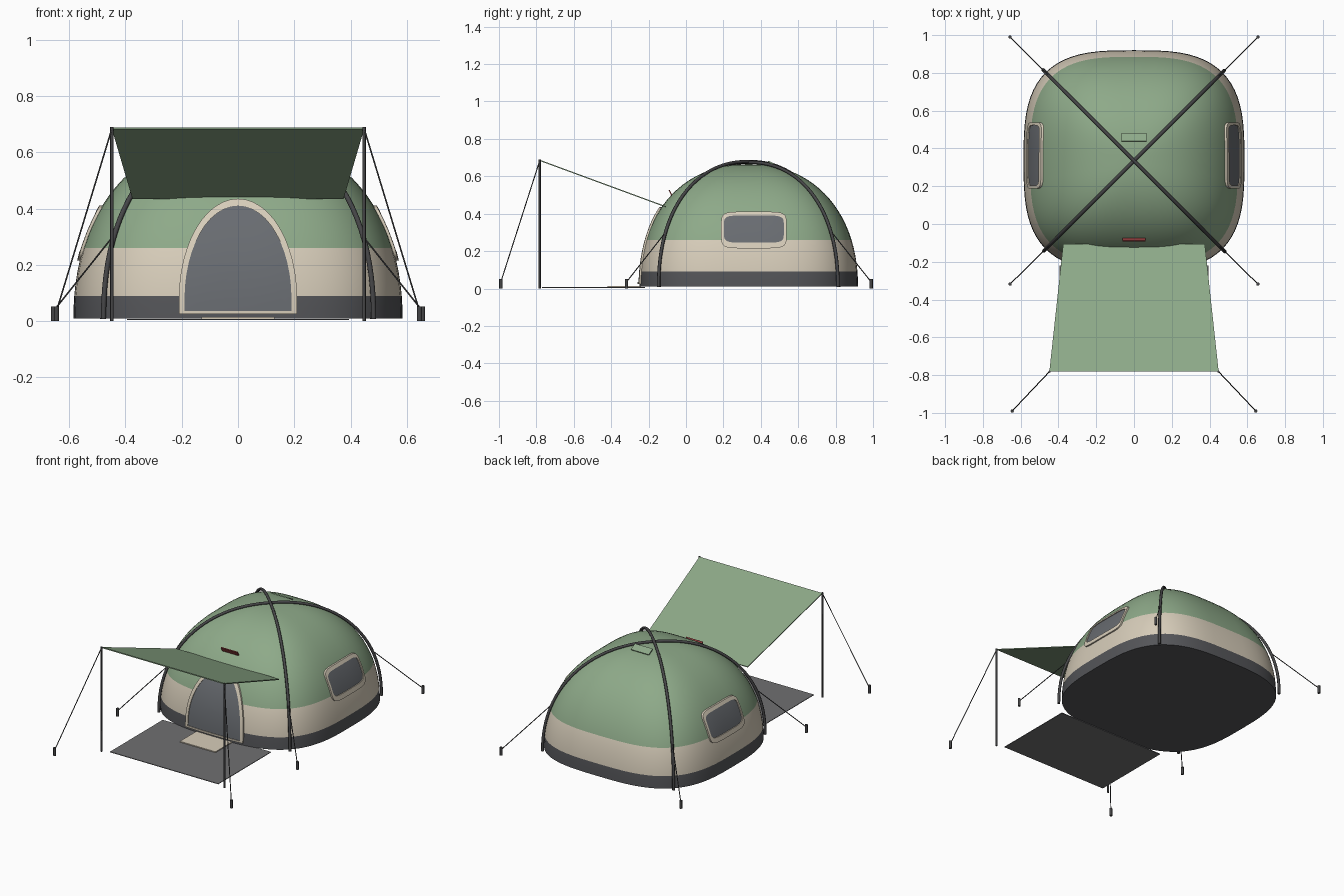
import bpy, bmesh, math
from mathutils import Vector

if "Cube" in bpy.data.objects:
    bpy.data.objects.remove(bpy.data.objects["Cube"])

CY, A, H = 0.335, 0.585, 0.665      # dome centre, half width, height
PLAN, PROF = 3.1, 2.2               # superellipse powers: plan and side profile


def mat(name, r, g, b):
    m = bpy.data.materials.new(name)
    m.diffuse_color = (r, g, b, 1)
    m.use_nodes = True
    m.node_tree.nodes["Principled BSDF"].inputs["Base Color"].default_value = m.diffuse_color
    return m


GREEN = mat("green_fabric", .27, .40, .25)
CREAM = mat("cream_fabric", .68, .61, .49)
BASE = mat("base_grey", .09, .092, .1)
PANEL = mat("panel_grey", .14, .15, .165)
MAT = mat("mat_grey", .16, .16, .165)
DARK = mat("pole_dark", .06, .06, .063)
RED = mat("red_tag", .3, .05, .05)


def spow(v, p):
    return math.copysign(abs(v) ** p, v)


def scale_at(z, h):
    return max(0, 1 - (max(z, 0) / h) ** PROF) ** (1 / PROF)


def mesh_object(name, verts, faces, mats, smooth=True):
    me = bpy.data.meshes.new(name)
    me.from_pydata(verts, [], faces)
    bm = bmesh.new()
    bm.from_mesh(me)
    bmesh.ops.recalc_face_normals(bm, faces=bm.faces)
    bm.to_mesh(me)
    bm.free()
    ob = bpy.data.objects.new(name, me)
    bpy.context.collection.objects.link(ob)
    for m in mats:
        me.materials.append(m)
    if smooth:
        bpy.ops.object.select_all(action='DESELECT')
        ob.select_set(True)
        bpy.context.view_layer.objects.active = ob
        bpy.ops.object.shade_smooth_by_angle(angle=math.radians(40))
    return ob


def bridge(loops):
    n = len(loops[0])
    verts = [p for l in loops for p in l]
    faces = [(k * n + i, k * n + (i + 1) % n, (k + 1) * n + (i + 1) % n, (k + 1) * n + i)
             for k in range(len(loops) - 1) for i in range(n)]
    return verts, faces


# Dome shell with three colour bands
SEG = 72
levels = [.01, .05, .09, .13, .175, .22, .26]
phi0 = math.asin((.26 / H) ** (PROF / 2))
levels += [H * math.sin(phi0 + (math.pi / 2 - phi0) * k / 18) ** (2 / PROF) for k in range(1, 18)]
loops = []
for z in levels:
    s = A * scale_at(z, H)
    loops.append([(s * spow(math.cos(t), 2 / PLAN), CY + s * spow(math.sin(t), 2 / PLAN), z)
                  for t in (2 * math.pi * i / SEG for i in range(SEG))])
verts, faces = bridge(loops)
top = len(verts)
verts.append((0, CY, H))
last = top - SEG
faces += [(last + i, last + (i + 1) % SEG, top) for i in range(SEG)]
faces.append(tuple(range(SEG))[::-1])
dome = mesh_object("tent_dome", verts, faces, [GREEN, CREAM, BASE])
for p in dome.data.polygons:
    p.material_index = 2 if p.center.z < .09 else 1 if p.center.z < .26 else 0


# Points on the dome for door and windows
def on_front(u, z, off):
    s = scale_at(z, H + off)
    v = max(0, s ** PLAN - (abs(u) / (A + off)) ** PLAN) ** (1 / PLAN) * (A + off)
    return (u, CY - v, z)


def on_side(sign):
    def f(u, z, off):
        x, y, z = on_front(u - CY, z, off)
        return (sign * (CY - y), u, z)
    return f


def opening(name, outer, inner, place, centre):
    prof = [(outer, -.004), (outer, .009), (inner, .009), (inner, -.004)]
    v, f = bridge([[place(u, z, o) for u, z in pts] for pts, o in prof])
    mesh_object(name + "_trim", v, f, [CREAM])
    rings = []
    for k in (1, .8, .6, .4, .2, .03):
        rings.append([place(centre[0] + (u - centre[0]) * k, centre[1] + (z - centre[1]) * k, .004)
                      for u, z in inner])
    v, f = bridge(rings)
    n = len(inner)
    f.append(tuple(range(len(v) - n, len(v))))
    mesh_object(name + "_panel", v, f, [PANEL])


def arch(w, z0, z1, zs=.08):
    pts = [(w * math.cos(math.pi * i / 24), zs + (z1 - zs) * math.sin(math.pi * i / 24)) for i in range(25)]
    return pts + [(w * k / 3, z0) for k in range(-3, 4)]


def round_rect(cu, cz, hu, hz, n=6):
    ts = [2 * math.pi * i / 56 for i in range(56)]
    return [(cu + hu * spow(math.cos(t), 2 / n), cz + hz * spow(math.sin(t), 2 / n)) for t in ts]


opening("door", arch(.21, .025, .435), arch(.19, .036, .41), on_front, (0, .18))
for side, sg in (("right", 1), ("left", -1)):
    opening(side + "_window", round_rect(.363, .313, .175, .098),
            round_rect(.363, .318, .160, .073), on_side(sg), (.363, .318))


# Tubes for poles and lines
def tube(name, pts, r, res=2):
    cu = bpy.data.curves.new(name, 'CURVE')
    cu.dimensions = '3D'
    cu.bevel_depth, cu.bevel_resolution, cu.use_fill_caps = r, res, True
    sp = cu.splines.new('POLY')
    sp.points.add(len(pts) - 1)
    for q, p in zip(sp.points, pts):
        q.co = (*p, 1)
    ob = bpy.data.objects.new(name, cu)
    bpy.context.collection.objects.link(ob)
    cu.materials.append(DARK)
    bpy.ops.object.select_all(action='DESELECT')
    ob.select_set(True)
    bpy.context.view_layer.objects.active = ob
    bpy.ops.object.convert(target='MESH')
    bpy.ops.object.shade_smooth_by_angle(angle=math.radians(50))


# Crossing dome poles
diag = A * .5 ** (1 / PLAN)
for name, sg, off in (("dome_pole_a", 1, .010), ("dome_pole_b", -1, .014)):
    path = []
    for i in range(49):
        t = math.pi * i / 48
        r = (diag + off) * spow(math.cos(t), 2 / PROF)
        path.append((sg * r, CY + r, .008 + (H + off - .008) * max(0, math.sin(t)) ** (2 / PROF)))
    tube(name, path, .009)


def box(name, corners, m):
    faces = [(0, 1, 2, 3), (4, 5, 6, 7), (0, 1, 5, 4), (1, 2, 6, 5), (2, 3, 7, 6), (3, 0, 4, 7)]
    return mesh_object(name, corners, faces, [m], smooth=False)


def slab(name, x0, y0, z0, x1, y1, z1, t, m):
    # sheet from a front edge to a back edge, thickened perpendicular to its slope
    n = Vector((0, z0 - z1, y1 - y0)).normalized() * t
    quad = [Vector(p) for p in ((-x0, y0, z0), (x0, y0, z0), (x1, y1, z1), (-x1, y1, z1))]
    return box(name, quad + [p + n for p in quad], m)


# Awning, its poles, pegs and guy lines
slab("awning", .448, -.782, .682, .375, -.108, .434, .006, GREEN)
for side, sg in (("right", 1), ("left", -1)):
    tube(side + "_awning_pole", [(sg * .448, -.782, 0), (sg * .448, -.782, .69)], .006)
    rope_ends = (("awning", (.448, -.782, .684), (.645, -.99)),
                 ("front", (.445, CY - .445, .30), (.656, -.318)),
                 ("back", (.445, CY + .445, .30), (.656, .99)))
    for nm, (x, y, z), (px, py) in rope_ends:
        tube(f"{side}_{nm}_guy_line", [(sg * x, y, z), (sg * px, py, .035)], .0028, 1)
        tube(f"{side}_{nm}_peg", [(sg * px, py, 0), (sg * px, py, .052)], .009)

# Ground sheet and doormat
slab("ground_sheet", .395, -.77, .004, .395, -.22, .004, .004, MAT)
slab("doormat", .13, -.42, .008, .13, -.24, .008, .006, CREAM)

# Roof vent hood and red tag above the door
slab("roof_vent", .065, .437, .678, .065, .478, .655, .007, GREEN)
slab("red_tag", .06, -.072, .497, .06, -.088, .528, .006, RED)
